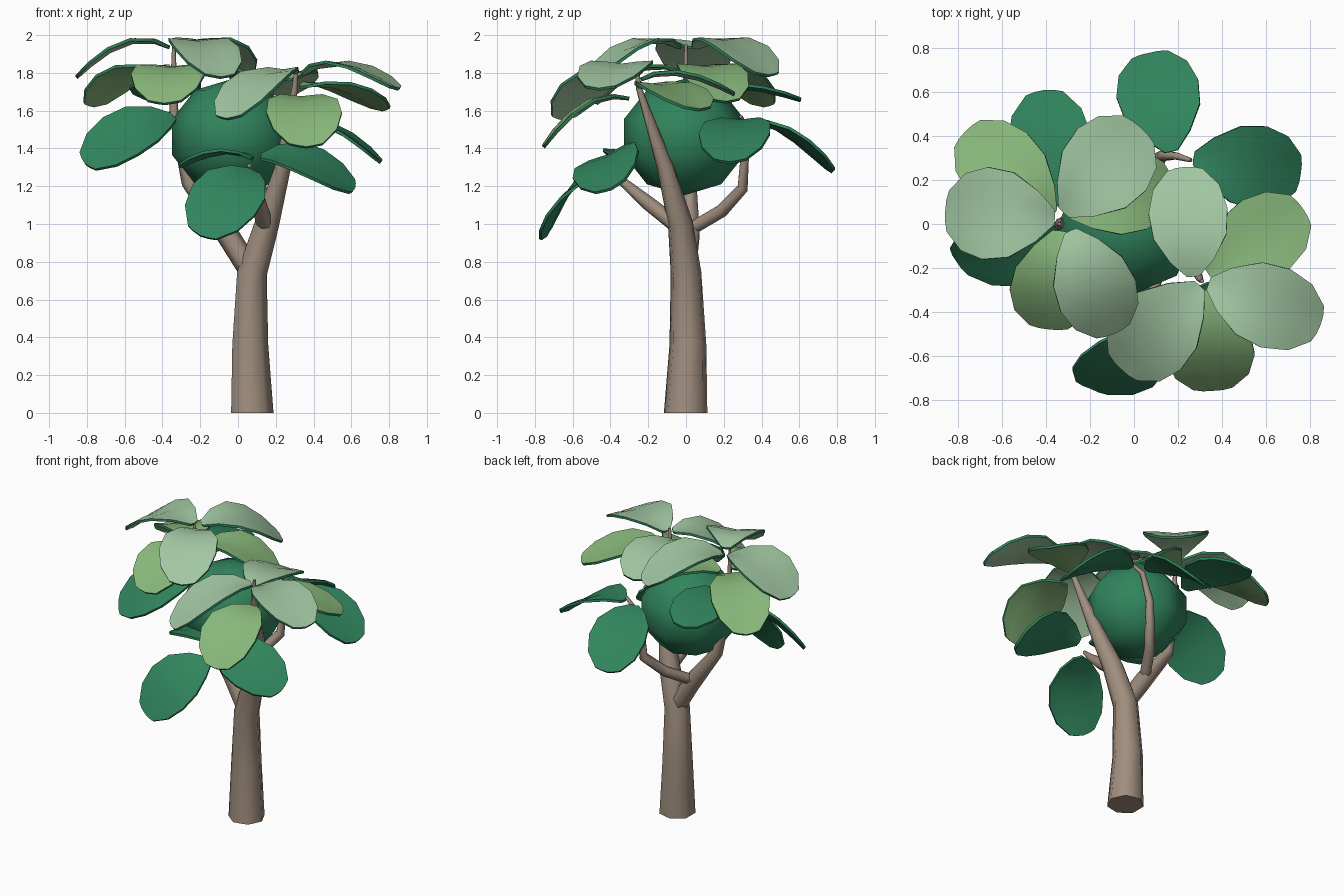
import bpy, bmesh, math
from mathutils import Vector

if "Cube" in bpy.data.objects:
    bpy.data.objects.remove(bpy.data.objects["Cube"])


def material(name, rgb):
    m = bpy.data.materials.new(name)
    m.diffuse_color = (*rgb, 1)
    m.use_nodes = True
    m.node_tree.nodes["Principled BSDF"].inputs["Base Color"].default_value = m.diffuse_color
    return m


BARK = material("bark", (0.35, 0.27, 0.21))
LIGHT = material("light_green", (0.36, 0.57, 0.36))
MID = material("mid_green", (0.25, 0.48, 0.20))
DARK = material("dark_green", (0.03, 0.23, 0.11))


def finish(name, bm, mats, angle=40, thickness=0):
    bmesh.ops.recalc_face_normals(bm, faces=bm.faces)
    me = bpy.data.meshes.new(name)
    bm.to_mesh(me)
    bm.free()
    ob = bpy.data.objects.new(name, me)
    bpy.context.collection.objects.link(ob)
    for m in mats:
        me.materials.append(m)
    bpy.ops.object.select_all(action='DESELECT')
    ob.select_set(True)
    bpy.context.view_layer.objects.active = ob
    if thickness:
        s = ob.modifiers.new("thickness", 'SOLIDIFY')
        s.thickness, s.offset, s.material_offset_rim = thickness, -1, 1
        bpy.ops.object.modifier_apply(modifier=s.name)
    bpy.ops.object.shade_smooth_by_angle(angle=math.radians(angle))
    return ob


def limb(name, path, sides):
    """Tapered tube through (x, y, z, radius) points."""
    bm = bmesh.new()
    pts = [Vector(p[:3]) for p in path]
    rings = []
    for i, p in enumerate(pts):
        d = (pts[min(i + 1, len(pts) - 1)] - pts[max(i - 1, 0)]).normalized()
        if i == 0 and p.z == 0:
            d = Vector((0, 0, 1))
        ref = Vector((0, 1, 0)) if abs(d.y) < 0.8 else Vector((1, 0, 0))
        u = ref.cross(d).normalized()
        v = d.cross(u)
        ring = []
        for k in range(sides):
            a = math.tau * k / sides
            ring.append(bm.verts.new(p + path[i][3] * (u * math.cos(a) + v * math.sin(a))))
        rings.append(ring)
    for a, b in zip(rings, rings[1:]):
        for k in range(sides):
            n = (k + 1) % sides
            bm.faces.new((a[k], a[n], b[n], b[k]))
    bm.faces.new(rings[0])
    bm.faces.new(rings[-1])
    return finish(name, bm, [BARK], 75)


def leaf(name, mat, base, tip, width=0.4, arch=0.085, roll=0):
    """Arched oval blade from base to tip, lightly folded up along the midrib."""
    base, tip = Vector(base), Vector(tip)
    d = tip - base
    side = Vector((-d.y, d.x, 0)).normalized()
    up = d.cross(side).normalized()
    r = math.radians(roll)
    side, up = side * math.cos(r) + up * math.sin(r), up * math.cos(r) - side * math.sin(r)
    bm = bmesh.new()
    rows = []
    for t, w in ((0, .16), (.13, .55), (.35, .92), (.6, 1), (.83, .84), (1, .45)):
        row = []
        for u in (-1, -.5, 0, .5, 1):
            fold = 0.03 * abs(u) * w - 0.015 * (u * w) ** 2
            lift = arch * math.sin(math.pi * t ** 0.8) + fold
            row.append(bm.verts.new(base + d * (t - 0.03 * t * u * u)
                                    + side * (u * w * width / 2) + up * lift))
        rows.append(row)
    for a, b in zip(rows, rows[1:]):
        for k in range(4):
            bm.faces.new((a[k], b[k], b[k + 1], a[k + 1]))
    bm.normal_update()
    if sum(f.normal.z for f in bm.faces) < 0:
        bmesh.ops.reverse_faces(bm, faces=bm.faces)
    return finish(name, bm, [mat, DARK], 35, 0.016)


# Trunk and branches
limb("trunk", [(.07, -.002, 0, .118), (.06, .01, .36, .1), (.07, 0, .74, .083), (.15, -.03, 1.0, .068),
               (.235, -.11, 1.3, .045), (.3, -.25, 1.72, .016), (.31, -.26, 1.83, .01)], 7)
limb("left_branch", [(.06, 0, .76, .06), (-.06, .02, .95, .06), (-.26, .02, 1.22, .04),
                     (-.34, 0, 1.58, .025), (-.34, 0, 1.95, .009)], 6)
limb("back_branch", [(-.07, .02, .97, .035), (.03, .19, 1.07, .035), (.12, .3, 1.19, .032),
                     (.13, .31, 1.34, .026), (.19, .31, 1.52, .018), (.26, .29, 1.57, .01)], 6)
limb("front_branch", [(.15, -.02, .97, .045), (.11, -.2, 1.11, .04), (.08, -.33, 1.22, .026),
                      (.06, -.42, 1.31, .012)], 6)

# Foliage core
bm = bmesh.new()
bmesh.ops.create_uvsphere(bm, u_segments=8, v_segments=5, radius=0.335)
for v in bm.verts:
    v.co = Vector((v.co.x, v.co.y, v.co.z * .92)) + Vector((-.03, -.01, 1.46))
finish("foliage_core", bm, [DARK], 60)

# Leaves grouped by the branch that carries them
groups = {
    "left_leaf": [
        (LIGHT, (-.36, .03, 1.94), (-.86, .06, 1.78), {"width": .42, "arch": .09}),
        (LIGHT, (-.32, .05, 1.94), (.03, .44, 1.79), {"width": .42, "arch": .09}),
        (LIGHT, (-.29, -.03, 1.94), (-.09, -.50, 1.78), {"width": .37, "arch": .09}),
        (MID, (-.37, .04, 1.81), (-.77, .42, 1.63), {"width": .38}),
        (MID, (-.30, .05, 1.81), (.17, .21, 1.65), {"width": .37}),
        (MID, (-.34, -.03, 1.81), (-.39, -.48, 1.64), {"width": .39}),
        (DARK, (-.35, .08, 1.71), (-.41, .61, 1.66), {"width": .38, "arch": .04}),
        (DARK, (-.34, -.03, 1.57), (-.81, -.17, 1.32), {"width": .38, "arch": .05, "roll": -35}),
    ],
    "right_leaf": [
        (LIGHT, (.34, -.27, 1.80), (.85, -.46, 1.72), {"width": .38, "arch": .08}),
        (LIGHT, (.30, -.28, 1.81), (-.06, -.66, 1.56), {"width": .40, "arch": .08}),
        (LIGHT, (.27, -.24, 1.77), (.23, .26, 1.69), {"width": .36, "arch": .06}),
        (MID, (.34, -.23, 1.73), (.77, .07, 1.61), {"width": .38, "arch": .05}),
        (MID, (.33, -.30, 1.67), (.36, -.76, 1.41), {"width": .40, "arch": .08}),
    ],
    "back_leaf": [
        (DARK, (.27, .30, 1.55), (.76, .23, 1.33), {"width": .38, "arch": .06}),
        (DARK, (.17, .33, 1.55), (.07, .78, 1.28), {"width": .38, "arch": .05}),
    ],
    "front_leaf": [
        (DARK, (.09, -.45, 1.28), (-.20, -.75, .94), {"width": .39, "arch": .06, "roll": -32}),
        (DARK, (.12, -.40, 1.36), (.62, -.40, 1.19), {"width": .38, "arch": .06, "roll": 25}),
        (DARK, (.08, -.34, 1.35), (-.31, -.24, 1.31), {"width": .30, "arch": .05}),
    ],
}
for name, leaves in groups.items():
    for i, (mat, base, tip, opts) in enumerate(leaves, 1):
        leaf(f"{name}_{i}", mat, base, tip, **opts)
